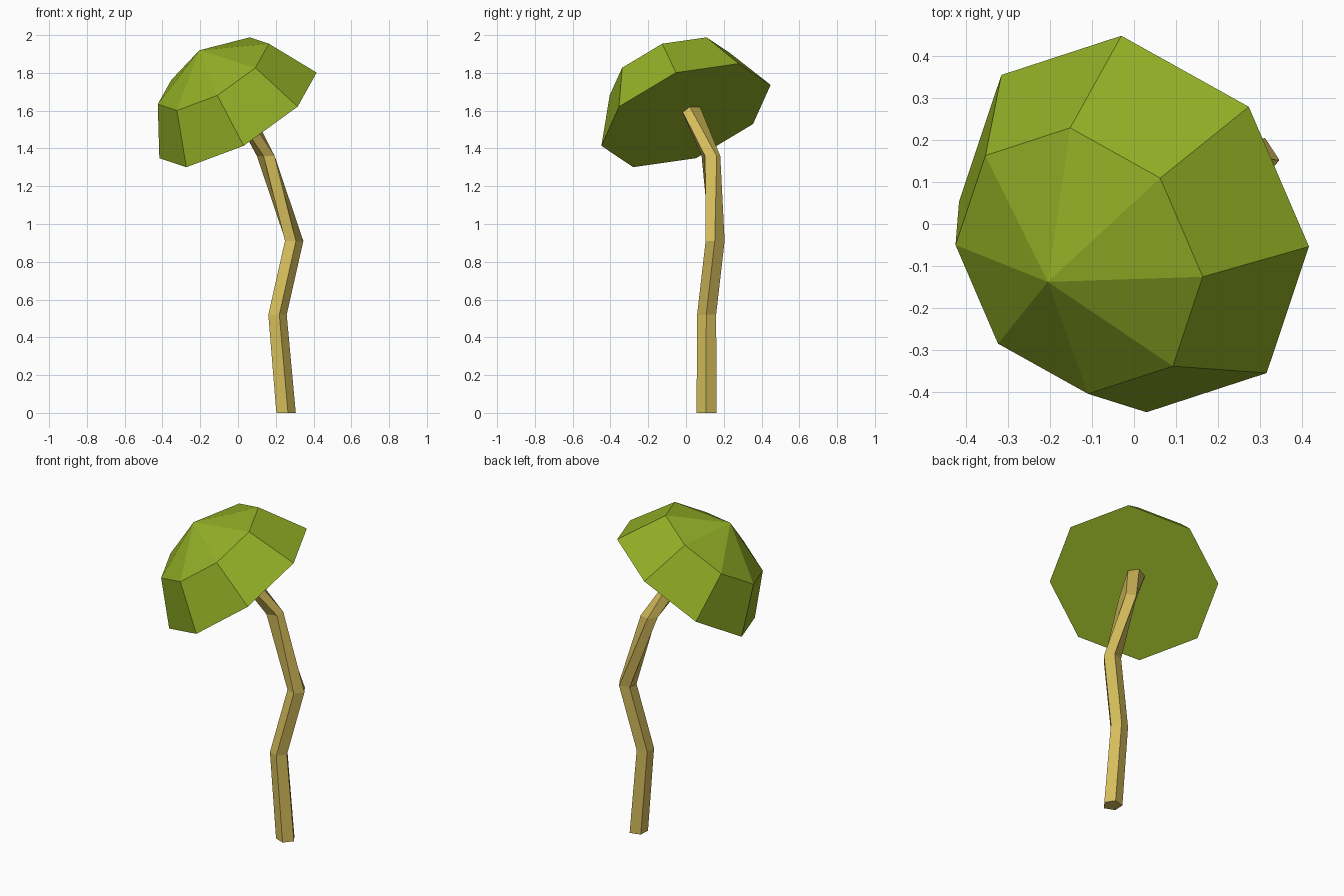
import bpy
import bmesh
from math import cos, sin, radians, tau
from mathutils import Vector, Matrix

cube = bpy.data.objects.get("Cube")
if cube:
    bpy.data.objects.remove(cube, do_unlink=True)


def make_material(name, color):
    mat = bpy.data.materials.new(name)
    mat.use_nodes = True
    mat.diffuse_color = (*color, 1)
    mat.node_tree.nodes["Principled BSDF"].inputs["Base Color"].default_value = (*color, 1)
    return mat


def add_ring(bm, center, radius, sides, phase=0):
    return [bm.verts.new(Vector(center) + Vector((
        radius * cos(radians(phase) + tau * i / sides),
        radius * sin(radians(phase) + tau * i / sides), 0))) for i in range(sides)]


def bridge(bm, low, high):
    n = len(low)
    for i in range(n):
        j = (i + 1) % n
        bm.faces.new((low[i], low[j], high[j], high[i]))


def finish(bm, name, mat, matrix=Matrix()):
    bmesh.ops.recalc_face_normals(bm, faces=bm.faces[:])
    bm.transform(matrix)
    mesh = bpy.data.meshes.new(name)
    bm.to_mesh(mesh)
    bm.free()
    mesh.materials.append(mat)
    obj = bpy.data.objects.new(name, mesh)
    bpy.context.collection.objects.link(obj)
    return obj


green = make_material("leaf green", (0.287, 0.423, 0.019))
tan = make_material("pale bark", (0.672, 0.515, 0.107))

# Tilted eight-sided dome with a flat underside
bm = bmesh.new()
rim = add_ring(bm, (0, 0, 0), 0.477, 8)
shoulder = add_ring(bm, (0, 0, 0.27), 0.337, 8)
apex = bm.verts.new((0, 0, 0.424))
bm.faces.new(rim[::-1])
bridge(bm, rim, shoulder)
for i in range(8):
    bm.faces.new((shoulder[i], shoulder[(i + 1) % 8], apex))
axis = Vector((-0.484, -0.325, 0.813)).normalized()
side = Vector((0.063, -0.939, -0.338))
side = (side - axis * side.dot(axis)).normalized()
tilt = Matrix((side, axis.cross(side), axis)).transposed().to_4x4()
finish(bm, "canopy", green, Matrix.Translation((0, 0, 1.575)) @ tilt)

# Crooked five-sided trunk: centre, radius, twist at each bend
bends = [
    ((0.25, 0.11, 0), 0.056, -3),
    ((0.205, 0.11, 0.52), 0.053, -3),
    ((0.293, 0.155, 0.91), 0.053, -3),
    ((0.152, 0.132, 1.36), 0.052, 36),
    ((0.0, 0.018, 1.63), 0.056, -3),
]
bm = bmesh.new()
rings = [add_ring(bm, c, r, 5, p) for c, r, p in bends]
for low, high in zip(rings, rings[1:]):
    # The twist is a little over half a side, so corners follow their own index
    bridge(bm, low, high)
bm.faces.new(rings[0][::-1])
bm.faces.new(rings[-1])
finish(bm, "trunk", tan)
